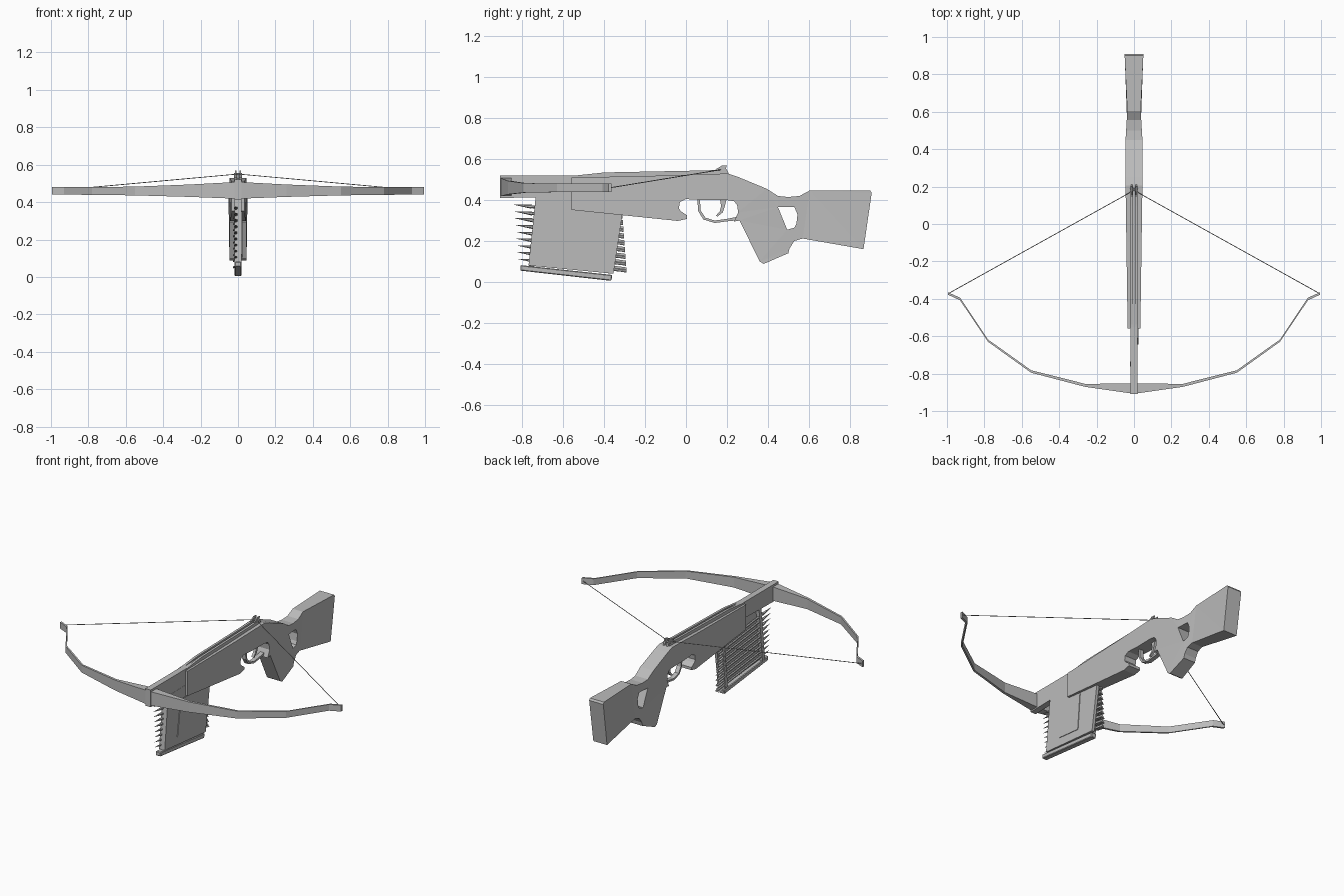
import bpy, bmesh, math
from mathutils import Vector

if "Cube" in bpy.data.objects:
    bpy.data.objects.remove(bpy.data.objects["Cube"])

grey = bpy.data.materials.new("grey")
grey.diffuse_color = (0.5, 0.5, 0.5, 1)
grey.use_nodes = True
grey.node_tree.nodes["Principled BSDF"].inputs["Base Color"].default_value = grey.diffuse_color


def finish(name, bm):
    bmesh.ops.recalc_face_normals(bm, faces=bm.faces)
    me = bpy.data.meshes.new(name)
    bm.to_mesh(me)
    bm.free()
    me.materials.append(grey)
    ob = bpy.data.objects.new(name, me)
    bpy.context.collection.objects.link(ob)
    return ob


def side_plate(name, loops, x0, x1, width=None, bevel=0):
    """Side profile loops (y, z) filled and extruded across x; width(y) rescales x."""
    bm = bmesh.new()
    edges = []
    for pts in loops:
        vs = [bm.verts.new((x0, y, z)) for y, z in pts]
        edges += [bm.edges.new((vs[i], vs[(i + 1) % len(vs)])) for i in range(len(vs))]
    bmesh.ops.triangle_fill(bm, use_beauty=True, edges=edges, normal=(1, 0, 0))
    ext = bmesh.ops.extrude_face_region(bm, geom=bm.faces[:])
    for v in ext["geom"]:
        if isinstance(v, bmesh.types.BMVert):
            v.co.x = x1
    if width:
        for v in bm.verts:
            v.co.x *= width(v.co.y)
    ob = finish(name, bm)
    if bevel:
        m = ob.modifiers.new("soft_edges", "BEVEL")
        m.width, m.segments, m.limit_method = bevel, 1, "ANGLE"
        m.angle_limit = math.radians(40)
    return ob


def add_rod(bm, a, b, r1, r2, sides=6):
    a, b = Vector(a), Vector(b)
    d = b - a
    mat = d.to_track_quat("Z", "Y").to_matrix().to_4x4()
    mat.translation = (a + b) / 2
    bmesh.ops.create_cone(bm, cap_ends=True, segments=sides, radius1=r1, radius2=r2,
                          depth=d.length, matrix=mat)


def interp(table):
    def f(y):
        for (a, wa), (b, wb) in zip(table, table[1:]):
            if y <= b:
                return wa + (wb - wa) * max(0, (y - a) / (b - a))
        return table[-1][1]
    return f


# stock: fore-end, grip and butt in one profile with a thumb hole
stock_outline = [
    (-.56, .51), (-.1, .52), (.205, .53), (.25, .515), (.395, .455), (.45, .42), (.5, .415), (.555, .42),
    (.605, .447), (.9, .447), (.908, .435), (.868, .16), (.57, .212), (.53, .2), (.507, .165),
    (.5, .14), (.38, .088), (.36, .1), (.262, .3), (.235, .295), (.255, .34), (.25, .375),
    (.235, .395), (.2, .4), (.08, .4), (.0, .405), (-.03, .39), (-.035, .36), (-.025, .345), (.005, .325),
    (.005, .308), (-.04, .298), (-.56, .352)]
thumb_hole = [(.45, .365), (.53, .365), (.545, .33), (.54, .285), (.53, .265), (.495, .255)]
stock_width = interp([(-.56, .034), (.2, .045), (.42, .047), (.6, .036), (.9, .05)])
side_plate("stock", [stock_outline, thumb_hole], -1, 1, stock_width)

# central rail under the bow, and the two raised guides beside the bolt groove
side_plate("rail", [[(-.91, .41), (-.91, .52), (-.55, .52), (-.4, .525), (-.4, .42)]], -.019, .019)
guide = [(-.56, .505), (-.56, .518), (-.4, .535), (.1, .545), (.2, .55), (.2, .515)]
for name, x0, x1 in (("left_guide", -.021, -.006), ("right_guide", .006, .021)):
    side_plate(name, [guide], x0, x1)
side_plate("groove_floor", [[(-.56, .5), (-.56, .515), (-.4, .52), (.2, .537), (.2, .5)]], -.008, .008)

# bow: (x, front y, back y, bottom z, top z) sections, mirrored
half = [(0, -.908, -.852, .418, .508), (.26, -.871, -.855, .428, .494), (.55, -.795, -.782, .436, .483),
        (.78, -.63, -.618, .439, .48), (.93, -.408, -.394, .44, .48), (.995, -.378, -.365, .44, .48)]
sections = [(-s[0],) + s[1:] for s in half[:0:-1]] + half
bm = bmesh.new()
rings = [[bm.verts.new(p) for p in ((x, f, lo), (x, b, lo), (x, b, hi), (x, f, hi))]
         for x, f, b, lo, hi in sections]
for r, s in zip(rings, rings[1:]):
    for i in range(4):
        bm.faces.new((r[i], r[(i + 1) % 4], s[(i + 1) % 4], s[i]))
bm.faces.new(rings[0])
bm.faces.new(rings[-1])
finish("bow", bm)

# string
bm = bmesh.new()
for sx in (-1, 1):
    add_rod(bm, (sx * .993, -.372, .46), (0, .18, .55), .0022, .0022, 5)
finish("string", bm)

# latch: two claws, a cross pin and a sight bump
claw = [(.15, .53), (.145, .55), (.175, .568), (.2, .568), (.195, .555), (.21, .53)]
for name, x in (("left_claw", -.016), ("right_claw", .008)):
    side_plate(name, [claw], x, x + .008)
bm = bmesh.new()
add_rod(bm, (-.022, .185, .55), (.022, .185, .55), .007, .007, 8)
finish("latch_pin", bm)

# trigger guard and trigger
guard_out = [(.055, .405), (.06, .345), (.085, .305), (.14, .288), (.21, .297), (.262, .302)]
guard_in = [(.25, .318), (.2, .308), (.14, .3), (.095, .314), (.072, .348), (.068, .405)]
side_plate("trigger_guard", [guard_out + guard_in], -.014, .014)
side_plate("trigger", [[(.165, .41), (.172, .37), (.165, .345), (.145, .322), (.155, .32), (.18, .34),
                        (.19, .37), (.2, .41)]], -.008, .008)

# magazine: closed right wall, front and back lips, base plate, raised panel
side_plate("magazine_wall", [[(-.735, .415), (-.5, .42), (-.31, .34), (-.355, .04), (-.77, .08)]], .002, .02)
side_plate("magazine_back", [[(-.36, .35), (-.335, .35), (-.37, .04), (-.395, .045)]], -.02, .003)
side_plate("magazine_front", [[(-.735, .415), (-.71, .415), (-.745, .07), (-.77, .08)]], -.02, .003)
side_plate("magazine_base", [[(-.81, .055), (-.81, .082), (-.36, .034), (-.365, .005)]], -.018, .018, bevel=.004)
side_plate("magazine_panel", [[(-.61, .35), (-.46, .335), (-.48, .103), (-.645, .12)]], .019, .024)

# stacked bolts: shaft, pointed head and fletching
bm = bmesh.new()
count = 9
for i in range(count):
    t = i / (count - 1)
    z = .377 - .265 * t
    y = -.84 + .018 * t

    def at(d):
        return (-.012, y + d, z - .11 * d)
    add_rod(bm, at(0), at(.085), .0005, .01)
    add_rod(bm, at(.08), at(.53), .007, .007)
    for k in range(3):
        ang = k * math.tau / 3 + math.pi / 2
        ox, oz = .017 * math.cos(ang), .017 * math.sin(ang)
        a, b, c = Vector(at(.44)), Vector(at(.53)), Vector((ox, 0, oz))
        bm.faces.new([bm.verts.new(p) for p in (a, b, b + c, a + c * .9 + Vector((0, .03, 0)))])
finish("bolts", bm)
